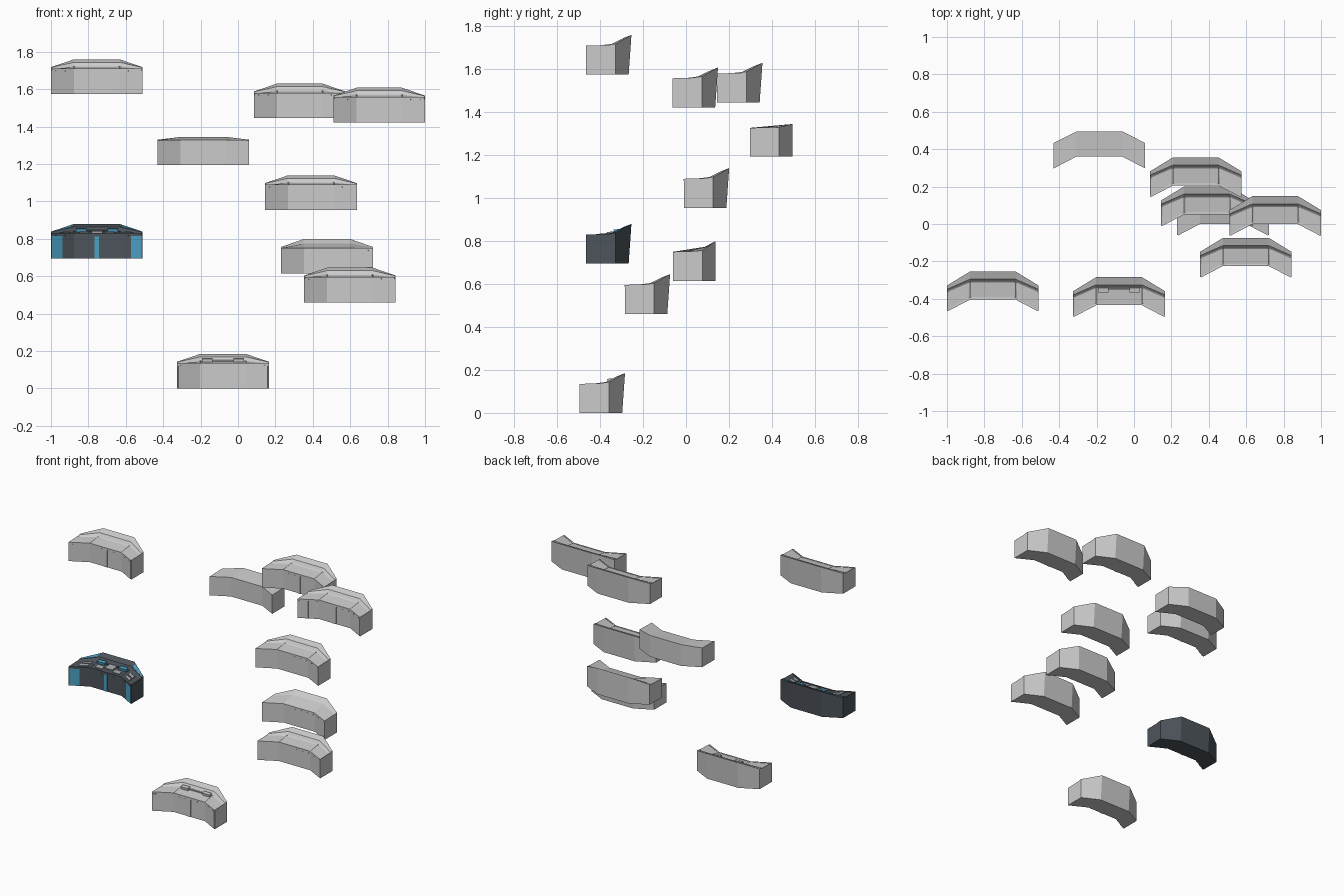
import bpy, bmesh
from mathutils import Vector

if "Cube" in bpy.data.objects:
    bpy.data.objects.remove(bpy.data.objects["Cube"])


def material(name, rgb):
    m = bpy.data.materials.new(name)
    m.diffuse_color = (*rgb, 1)
    m.use_nodes = True
    m.node_tree.nodes["Principled BSDF"].inputs["Base Color"].default_value = m.diffuse_color
    return m


DARK = material("dark_shell", (0.075, 0.09, 0.105))
BLUE = material("blue_trim", (0.07, 0.36, 0.55))
PALE = material("pale_keys", (0.38, 0.40, 0.42))


def add_object(name, bm, origin, mat):
    bmesh.ops.recalc_face_normals(bm, faces=bm.faces)
    me = bpy.data.meshes.new(name)
    bm.to_mesh(me)
    bm.free()
    ob = bpy.data.objects.new(name, me)
    ob.location = origin
    bpy.context.collection.objects.link(ob)
    if mat:
        me.materials.append(mat)
    return ob


def stations(level):
    """Half-side cross-sections (y, z) for wing end and centre, mirrored to four stations."""
    if level == 0:
        end = [(0, 0), (0, .133), (.136, .136), (.136, 0)]
        mid = [(.064, 0), (.064, .135), (.198, .151), (.198, 0)]
    elif level == 1:
        end = [(0, 0), (0, .135), (.11, .138), (.136, .142), (.136, 0)]
        mid = [(.064, 0), (.064, .135), (.16, .16), (.198, .185), (.198, 0)]
    else:
        end = [(0, 0), (0, .135), (.108, .138), (.116, .141), (.136, .143), (.136, 0)]
        mid = [(.064, 0), (.064, .136), (.158, .149), (.170, .169), (.211, .185), (.198, 0)]
    return [[Vector((x, y, z)) for y, z in prof]
            for x, prof in ((-.245, end), (-.122, mid), (.122, mid), (.245, end))]


def quad(st, i, k):
    return st[i][k], st[i + 1][k], st[i + 1][k + 1], st[i][k + 1]


def body(st, level, origin, mat):
    bm = bmesh.new()
    vs = [[bm.verts.new(p) for p in s] for s in st]
    n = len(st[0])
    decks = []
    for i in range(3):
        for k in range(n):
            j = (k + 1) % n
            f = bm.faces.new((vs[i][k], vs[i + 1][k], vs[i + 1][j], vs[i][j]))
            if k == 1:
                decks.append(f)
    bm.faces.new(vs[0])
    bm.faces.new(vs[-1][::-1])
    bm.normal_update()
    # sunken control deck
    if level >= 2:
        bmesh.ops.inset_individual(bm, faces=decks, thickness=.009, depth=-.004)
    add_object("console_body", bm, origin, mat)


def plate(name, q, u0, u1, v0, v1, h, origin, mat=None, base=-.005, taper=0):
    """Thin slab lying on part of a body panel; taper trims the lower corner at u1."""
    a, b, c, d = q
    nrm = (b - a).cross(d - a).normalized()

    def at(u, v):
        return a.lerp(b, u).lerp(d.lerp(c, u), v)
    pts = [at(u0, v0), at(u1, v0 + taper), at(u1, v1), at(u0, v1)]
    bm = bmesh.new()
    lo = [bm.verts.new(p + nrm * base) for p in pts]
    hi = [bm.verts.new(p + nrm * h) for p in pts]
    bm.faces.new(lo[::-1])
    bm.faces.new(hi)
    for i in range(4):
        j = (i + 1) % 4
        bm.faces.new((lo[i], lo[j], hi[j], hi[i]))
    add_object(name, bm, origin, mat)


def console(x, y, z, level):
    o = Vector((x, y, z))
    st = stations(level)
    full = level == 5
    dark, blue, pale = (DARK, BLUE, PALE) if full else (None, None, None)
    body(st, level, o, dark)
    if level < 1:
        return
    front = [quad(st, i, 0) for i in range(3)]
    deck = [quad(st, i, 1) for i in range(3)]

    def wings(name, panels, u0, u1, *args, **kw):
        # u runs from the centre outwards on both wings
        plate(name + "_right", panels[2], u0, u1, *args, **kw)
        a, b, c, d = panels[0]
        v0, v1, h, org = args[:4]
        plate(name + "_left", panels[0], 1 - u1, 1 - u0, v0, v1, h, org, *args[4:],
              base=kw.get("base", -.005))

    # front lip and its row of tabs
    plate("front_lip", front[1], 0, 1, .91, 1, .003, o, dark)
    wings("front_lip", front, 0, .97, .93, 1, .003, o, dark)
    for i in range(5):
        u = .04 + .195 * i
        plate("lip_tab", front[1], u, u + .14, .87, .91, .003, o, dark)
    for u in (.08, .5):
        wings("lip_tab", front, u, u + .3, .89, .93, .003, o, dark)

    # centre divider and end pillars
    if level >= 3:
        plate("centre_divider", front[1], .447, .553, 0, .87, .003, o, blue)
        wings("end_pillar", front, .5, .96, .01, .9, .003, o, blue)

    # screens at the back of the deck
    if level >= 4:
        for u in (.04, .73):
            plate("screen", deck[1], u, u + .23, .7, .97, .013, o, blue)
        plate("screen_rail", deck[1], .27, .73, .86, .93, .004, o, dark)

    # key pads, centre display and coloured wing slopes
    if full:
        plate("centre_display", deck[1], .38, .62, .35, .85, .006, o, pale)
        for u in (.12, .68):
            plate("key_pad", deck[1], u, u + .2, .2, .5, .001, o, pale)
        for v in (.2, .55):
            wings("wing_keys", deck, .2, .62, v, v + .25, .001, o, pale)
        wings("wing_light", [quad(st, i, 3) for i in range(3)], .12, .9, .2, .85, .001, o, blue)


# display of the console at successive stages of detail: x, y, z, level
for spec in ((-.185, .297, 1.194, 0), (.476, -.06, .615, 1),
             (.39, -.01, .955, 2), (.598, -.285, .461, 2),
             (-.755, -.465, 1.575, 3), (.33, .145, 1.445, 3), (.755, -.062, 1.423, 3),
             (-.08, -.495, 0, 4), (-.755, -.465, .695, 5)):
    console(*spec)
